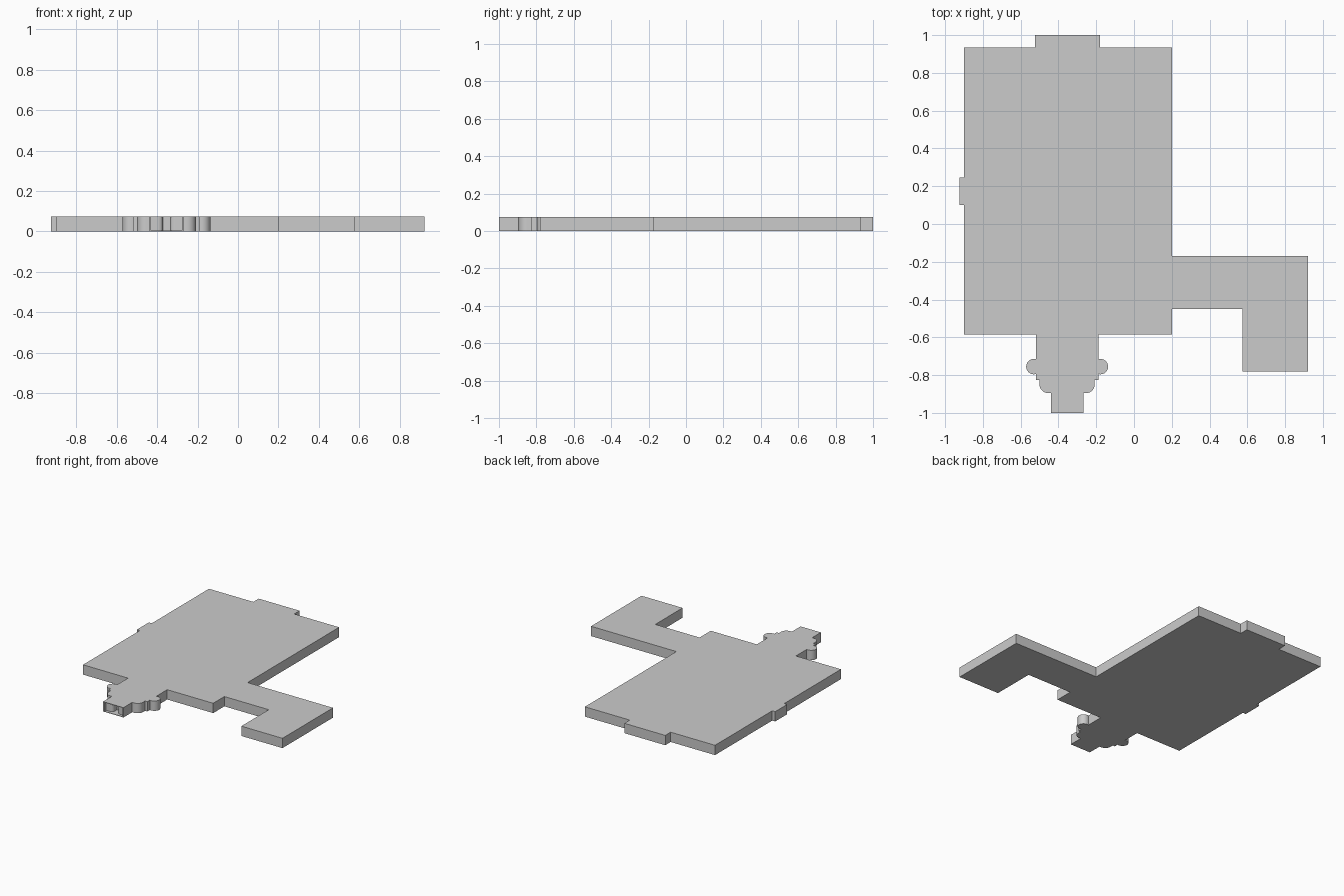
import bpy, bmesh
from math import cos, sin, radians

if "Cube" in bpy.data.objects:
    bpy.data.objects.remove(bpy.data.objects["Cube"])

HEIGHT = 0.075
AXIS = -0.354   # symmetry line of the front porch


def arc(cx, cy, r, a0, a1, n):
    return [(cx + r * cos(radians(a0 + (a1 - a0) * i / n)),
             cy + r * sin(radians(a0 + (a1 - a0) * i / n))) for i in range(n + 1)]


def mirrored(half):
    # right half (offsets from the axis, running outside to centre) -> full path
    right = [(AXIS + x, y) for x, y in half]
    left = [(AXIS - x, y) for x, y in reversed(half)]
    return right + left


def extrude(name, points, z0, z1):
    bm = bmesh.new()
    face = bm.faces.new([bm.verts.new((x, y, z0)) for x, y in points])
    top = bmesh.ops.extrude_face_region(bm, geom=[face])["geom"]
    bmesh.ops.translate(bm, vec=(0, 0, z1 - z0),
                        verts=[v for v in top if isinstance(v, bmesh.types.BMVert)])
    bmesh.ops.recalc_face_normals(bm, faces=bm.faces)
    me = bpy.data.meshes.new(name)
    bm.to_mesh(me)
    bm.free()
    ob = bpy.data.objects.new(name, me)
    bpy.context.collection.objects.link(ob)
    return ob


# Front porch: shaft, round turrets, shoulder with rounded corner, narrow tip
porch = mirrored(
    [(0.165, -0.585)]
    + arc(0.176, -0.755, 0.041, 105, -105, 14)
    + [(0.165, -0.825), (0.146, -0.825)]
    + arc(0.101, -0.85, 0.045, 0, -90, 7)
    + [(0.086, -0.895), (0.086, -1.0)])

# Whole floor outline, clockwise from the back left corner
outline = [(-0.90, 0.935), (-0.525, 0.935), (-0.525, 1.0), (-0.18, 1.0),
           (-0.18, 0.935), (0.20, 0.935),
           (0.20, -0.17), (0.922, -0.17), (0.922, -0.78), (0.575, -0.78),
           (0.575, -0.45), (0.20, -0.45), (0.20, -0.585)]
outline += porch
outline += [(-0.90, -0.585), (-0.90, 0.10), (-0.925, 0.10),
            (-0.925, 0.245), (-0.90, 0.245)]
building = extrude("building_slab", outline, 0, HEIGHT)

# Recessed doorway in the porch tip, narrowing inwards with rounded jambs
door = mirrored(
    [(0.076, -1.05), (0.076, -0.98)]
    + arc(0.041, -0.955, 0.023, -90, -180, 5)
    + [(0.018, -0.93)])
cutter = extrude("doorway_cutter", door, 0.004, HEIGHT - 0.004)
cutter.hide_render = True
cutter.hide_viewport = True
cut = building.modifiers.new("doorway", "BOOLEAN")
cut.operation = "DIFFERENCE"
cut.solver = "EXACT"
cut.object = cutter

# Smooth turrets, crisp walls
bpy.context.view_layer.objects.active = building
building.select_set(True)
bpy.ops.object.shade_smooth_by_angle(angle=radians(30))
